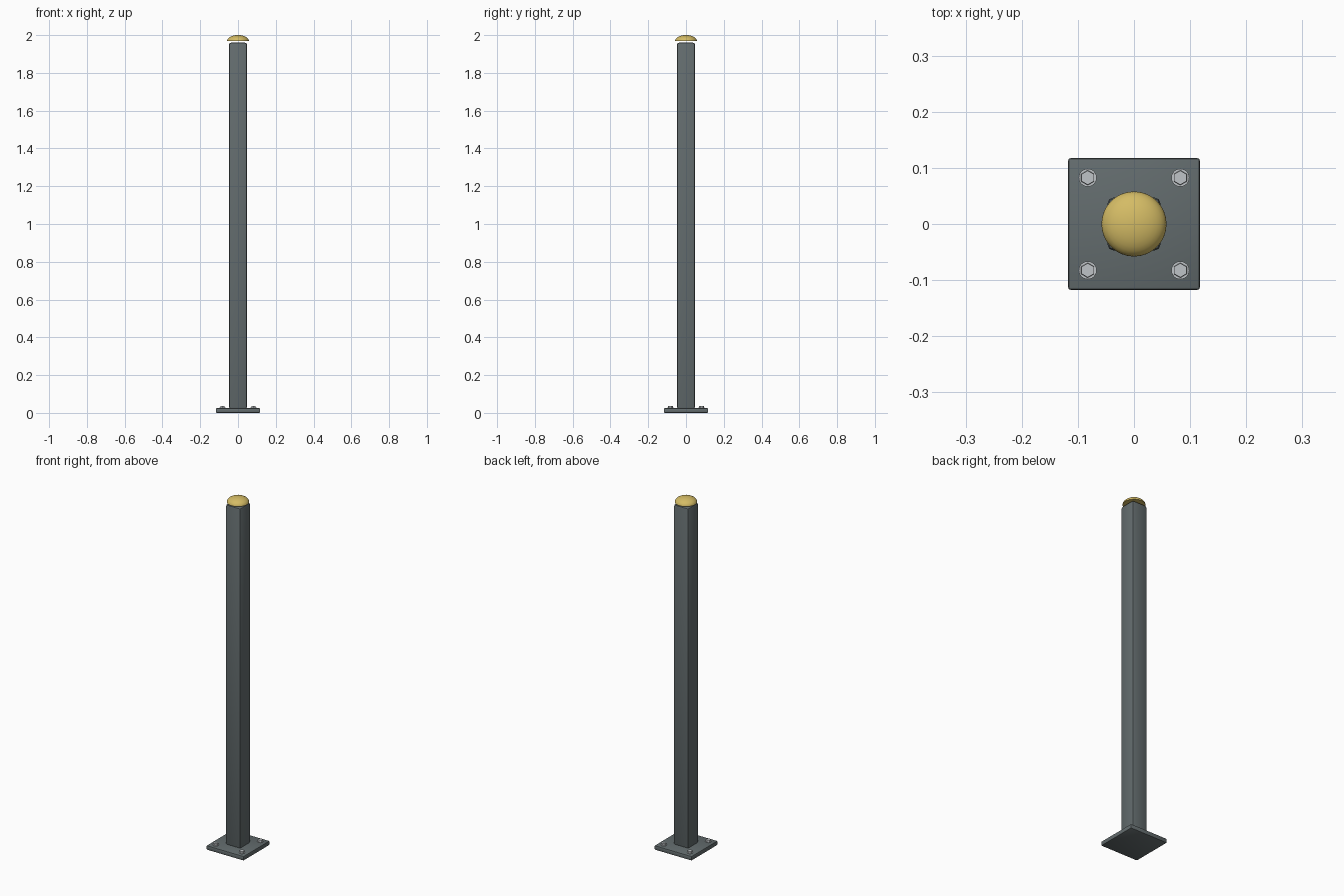
import bpy, bmesh, math
from mathutils import Matrix

if "Cube" in bpy.data.objects:
    bpy.data.objects.remove(bpy.data.objects["Cube"])


def material(name, rgb):
    m = bpy.data.materials.new(name)
    m.diffuse_color = (*rgb, 1)
    m.use_nodes = True
    m.node_tree.nodes["Principled BSDF"].inputs["Base Color"].default_value = m.diffuse_color
    return m


STEEL = material("dark grey steel", (0.125, 0.15, 0.155))
ZINC = material("light zinc", (0.52, 0.55, 0.57))
BRASS = material("brass yellow", (0.66, 0.50, 0.13))


def finish(bm, name, mat, angle=35):
    me = bpy.data.meshes.new(name)
    bmesh.ops.recalc_face_normals(bm, faces=bm.faces)
    bm.to_mesh(me)
    bm.free()
    me.materials.append(mat)
    ob = bpy.data.objects.new(name, me)
    bpy.context.collection.objects.link(ob)
    bpy.ops.object.select_all(action='DESELECT')
    ob.select_set(True)
    bpy.context.view_layer.objects.active = ob
    bpy.ops.object.shade_smooth_by_angle(angle=math.radians(angle))
    return ob


def box(name, width, z0, z1, bevel, segments, mat):
    bm = bmesh.new()
    bmesh.ops.create_cube(bm, size=1, matrix=Matrix.Translation((0, 0, (z0 + z1) / 2))
                          @ Matrix.Diagonal((width, width, z1 - z0, 1)))
    bmesh.ops.bevel(bm, geom=bm.edges[:], offset=bevel, segments=segments,
                    profile=0.5, affect='EDGES')
    return finish(bm, name, mat)


def cylinder(name, x, y, z0, z1, r0, r1, sides, mat):
    bm = bmesh.new()
    bmesh.ops.create_cone(bm, cap_ends=True, segments=sides, radius1=r0, radius2=r1,
                          depth=z1 - z0, matrix=Matrix.Translation((x, y, (z0 + z1) / 2)))
    return finish(bm, name, mat)


# base plate and square post with rounded edges
box("base_plate", 0.235, 0, 0.025, 0.005, 2, STEEL)
box("post", 0.094, 0.02, 1.96, 0.010, 2, STEEL)

# corner bolts: washer and hexagonal head
for i, (sx, sy) in enumerate([(-1, -1), (1, -1), (1, 1), (-1, 1)]):
    x, y = sx * 0.0825, sy * 0.0825
    cylinder(f"washer_{i}", x, y, 0.024, 0.028, 0.016, 0.016, 24, ZINC)
    cylinder(f"bolt_head_{i}", x, y, 0.027, 0.037, 0.0135, 0.0125, 6, ZINC)

# domed cap floating just above the post
bm = bmesh.new()
R, H, Z = 0.058, 0.031, 1.969
bmesh.ops.create_uvsphere(bm, u_segments=32, v_segments=16, radius=1)
bmesh.ops.bisect_plane(bm, geom=bm.verts[:] + bm.edges[:] + bm.faces[:], dist=1e-5,
                       plane_co=(0, 0, 0), plane_no=(0, 0, -1), clear_outer=True)
bmesh.ops.holes_fill(bm, edges=[e for e in bm.edges if e.is_boundary], sides=0)
for v in bm.verts:
    v.co = (v.co.x * R, v.co.y * R, Z + v.co.z * H)
finish(bm, "dome_cap", BRASS)
